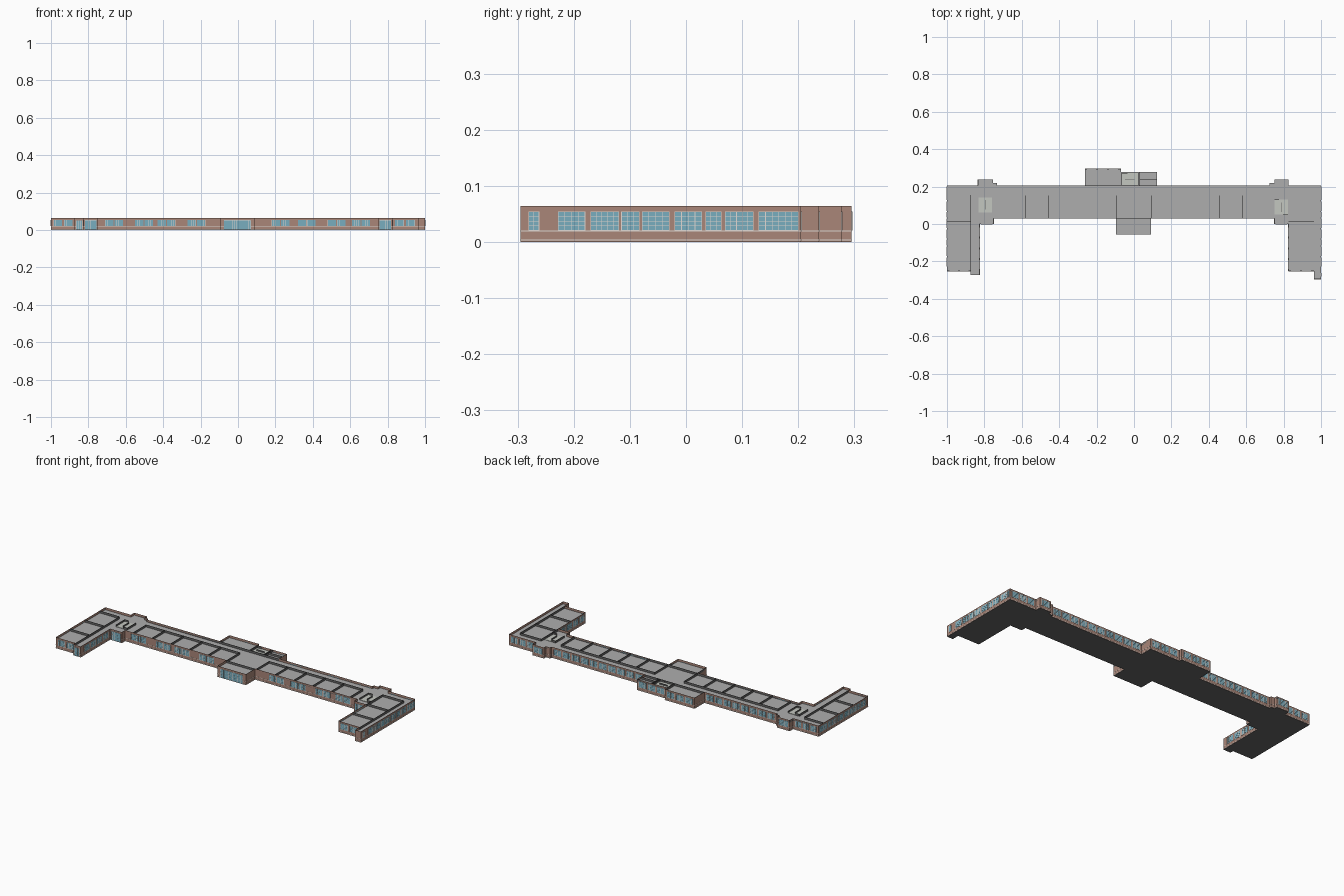
import bpy, bmesh

if "Cube" in bpy.data.objects:
    bpy.data.objects.remove(bpy.data.objects["Cube"])

H, DECK = 0.064, 0.050          # parapet top, roof deck


def mat(name, c):
    m = bpy.data.materials.new(name)
    m.diffuse_color = (*c, 1)
    m.use_nodes = True
    m.node_tree.nodes["Principled BSDF"].inputs["Base Color"].default_value = m.diffuse_color
    return m


BRICK = mat("brick", (0.40, 0.24, 0.19))
DARK = mat("dark_grey", (0.13, 0.13, 0.13))
GLASS = mat("glass", (0.19, 0.42, 0.52))
TRIM = mat("trim", (0.75, 0.70, 0.66))
GREY = mat("roof_grey", (0.42, 0.42, 0.42))
PALE = mat("stair_grey", (0.55, 0.57, 0.53))


def finish(name, bm, *mats):
    me = bpy.data.meshes.new(name)
    bm.to_mesh(me)
    bm.free()
    ob = bpy.data.objects.new(name, me)
    for m in mats:
        me.materials.append(m)
    bpy.context.collection.objects.link(ob)
    return ob


def box(bm, x0, x1, y0, y1, z0, z1):
    vs = bmesh.ops.create_cube(bm, size=1)["verts"]
    for v in vs:
        v.co = ((x0 + x1) / 2 + v.co.x * (x1 - x0),
                (y0 + y1) / 2 + v.co.y * (y1 - y0),
                (z0 + z1) / 2 + v.co.z * (z1 - z0))


def face_box(bm, side, pos, a, b, z0, z1, d):
    """Thin box sitting on an axis-aligned outer wall, sticking out by d."""
    lo, hi = (pos - d, pos) if side in "SW" else (pos, pos + d)
    if side in "SN":
        box(bm, a, b, lo, hi, z0, z1)
    else:
        box(bm, lo, hi, a, b, z0, z1)


# footprint, counter-clockwise from the front left wing corner
outline = [(-1, -.252), (-.873, -.252), (-.873, -.272), (-.825, -.272), (-.825, 0), (-.75, 0),
           (-.75, .03), (-.095, .03), (-.095, -.055), (.09, -.055), (.09, .03), (.75, .03),
           (.75, 0), (.825, 0), (.825, -.252), (.962, -.252), (.962, -.295), (1, -.295),
           (1, .205), (.826, .205), (.826, .237), (.752, .237), (.752, .218), (.725, .218),
           (.725, .205), (.122, .205), (.122, .277), (-.07, .277), (-.07, .295), (-.262, .295),
           (-.262, .205), (-.733, .205), (-.733, .218), (-.755, .218), (-.755, .237),
           (-.835, .237), (-.835, .205), (-1, .205)]

# brick shell with recessed roof deck
bm = bmesh.new()
low = [bm.verts.new((x, y, 0)) for x, y in outline]
top = [bm.verts.new((x, y, H)) for x, y in outline]
n = len(outline)
for i in range(n):
    j = (i + 1) % n
    bm.faces.new((low[i], low[j], top[j], top[i]))
base = bm.faces.new(low[::-1])
base.material_index = 1
deck = bm.faces.new(top)
ring = bmesh.ops.inset_region(bm, faces=[deck], thickness=0.002, use_even_offset=True)["faces"]
for f in ring:
    f.material_index = 1
before = set(bm.faces)
new = bmesh.ops.extrude_discrete_faces(bm, faces=[deck])["faces"]
deck = new[0]
bmesh.ops.translate(bm, verts=deck.verts, vec=(0, 0, DECK - H))
for f in bm.faces:
    if f not in before:
        f.material_index = 1
deck.material_index = 2
finish("building_shell", bm, BRICK, DARK, GREY)

# pale string courses around every wall
bm = bmesh.new()
for i in range(n):
    (x0, y0), (x1, y1) = outline[i], outline[(i + 1) % n]
    for z in (0.003, 0.0185):
        if y0 == y1:
            face_box(bm, "S" if x1 > x0 else "N", y0, min(x0, x1), max(x0, x1), z, z + .0018, .0007)
        else:
            face_box(bm, "E" if y1 > y0 else "W", x0, min(y0, y1), max(y0, y1), z, z + .0018, .0007)
finish("string_courses", bm, TRIM)

# windows and glazed doors
glass, bars = bmesh.new(), bmesh.new()


def window(side, pos, a, b, z0=0.0205, z1=0.054, rows=4):
    face_box(glass, side, pos, a, b, z0, z1, .0010)
    cols = max(2, round((b - a) / 0.011))
    for k in range(cols + 1):
        c = a + (b - a) * k / cols
        face_box(bars, side, pos, c - .0005, c + .0005, z0, z1, .0015)
    for k in range(rows + 1):
        c = z0 + (z1 - z0) * k / rows
        face_box(bars, side, pos, a, b, c - .0004, c + .0004, .0014)


def row(side, pos, a, b, count, gap=0.012):
    w = (b - a - gap * (count - 1)) / count
    for k in range(count):
        s = a + k * (w + gap)
        window(side, pos, s, s + w)


# front
for a in (-.71, -.55, -.43, -.27, .18, .32, .48, .61):
    row("S", .03, a, a + .095, 2, .006)
row("S", -.252, -.985, -.885, 2)
row("S", -.252, .84, .945, 2)
# entrances
window("S", -.055, -.075, .068, .002, .052, 3)
window("S", 0, -.818, -.757, .002, .052, 3)
window("S", 0, .757, .818, .002, .052, 3)
window("S", -.272, -.865, -.833, .002, .05, 3)
# wing sides
ends = [(-.228, -.18), (-.17, -.12), (-.115, -.083), (-.078, -.03), (-.02, .028),
        (.035, .063), (.07, .12), (.13, .2)]
for a, b in ends:
    window("E", 1, a, b)
    window("W", -1, a, b)
window("E", 1, -.28, -.262)
row("E", -.825, -.24, -.02, 4)
row("W", .825, -.24, -.02, 4)
# back
row("N", .205, -.985, -.85, 3)
row("N", .205, .84, .985, 3)
row("N", .205, -.715, -.275, 8)
row("N", .205, .135, .71, 10)
row("N", .295, -.25, -.085, 3)
row("N", .277, -.055, .11, 3)
row("N", .237, -.825, -.765, 1)
row("N", .237, .762, .816, 1)
finish("window_glass", glass, GLASS)
finish("window_bars", bars, TRIM)

# partition upstands rising through the roof deck
bm = bmesh.new()


def part_x(y, a, b):
    box(bm, a, b, y - .0008, y + .0008, DECK - .002, H - .001)


def part_y(x, a, b):
    box(bm, x - .0008, x + .0008, a, b, DECK - .002, H - .001)


for s in (-1, 1):
    part_x(.152, *sorted((s * .095, s * .70)))
    for k in range(6):
        part_y(s * (.095 + .121 * k), .031, .152)
part_y(-.873, -.252, .155)
part_y(.962, -.252, .155)
for y in (-.12, .015, .155):
    part_x(y, -.999, -.873)
    part_x(y, .826, .962)
part_y(.826, 0, .155)
part_x(.03, -.095, .09)
part_x(.205, -.262, .122)
part_y(-.07, .205, .277)
part_y(.03, .205, .277)
part_x(.24, .03, .122)
finish("partition_upstands", bm, DARK)

# stair wells: pale landing, low side walls and central rail
pale, rails = bmesh.new(), bmesh.new()
for cx, cy, w, d in ((-.795, .102, .072, .08), (.787, .09, .072, .08), (-.022, .24, .088, .064)):
    x0, x1, y0, y1 = cx - w / 2, cx + w / 2, cy - d / 2, cy + d / 2
    box(pale, x0, x1, y0, y1, DECK - .002, DECK + .002)
    for x in (x0, x1):
        box(rails, x - .0008, x + .0008, y0, y1, DECK, H - .002)
    if w < .08:
        box(rails, cx - .001, cx + .001, y0 + .015, y1 - .015, DECK, H - .004)
    else:
        box(rails, cx - .025, cx + .025, cy - .001, cy + .001, DECK, H - .004)
    box(rails, x0, x0 + w * .35, y1 - .0008, y1 + .0008, DECK, H - .002)
    box(rails, x1 - w * .35, x1, y0 - .0008, y0 + .0008, DECK, H - .002)
finish("stair_landings", pale, PALE)
finish("stair_rails", rails, DARK)
